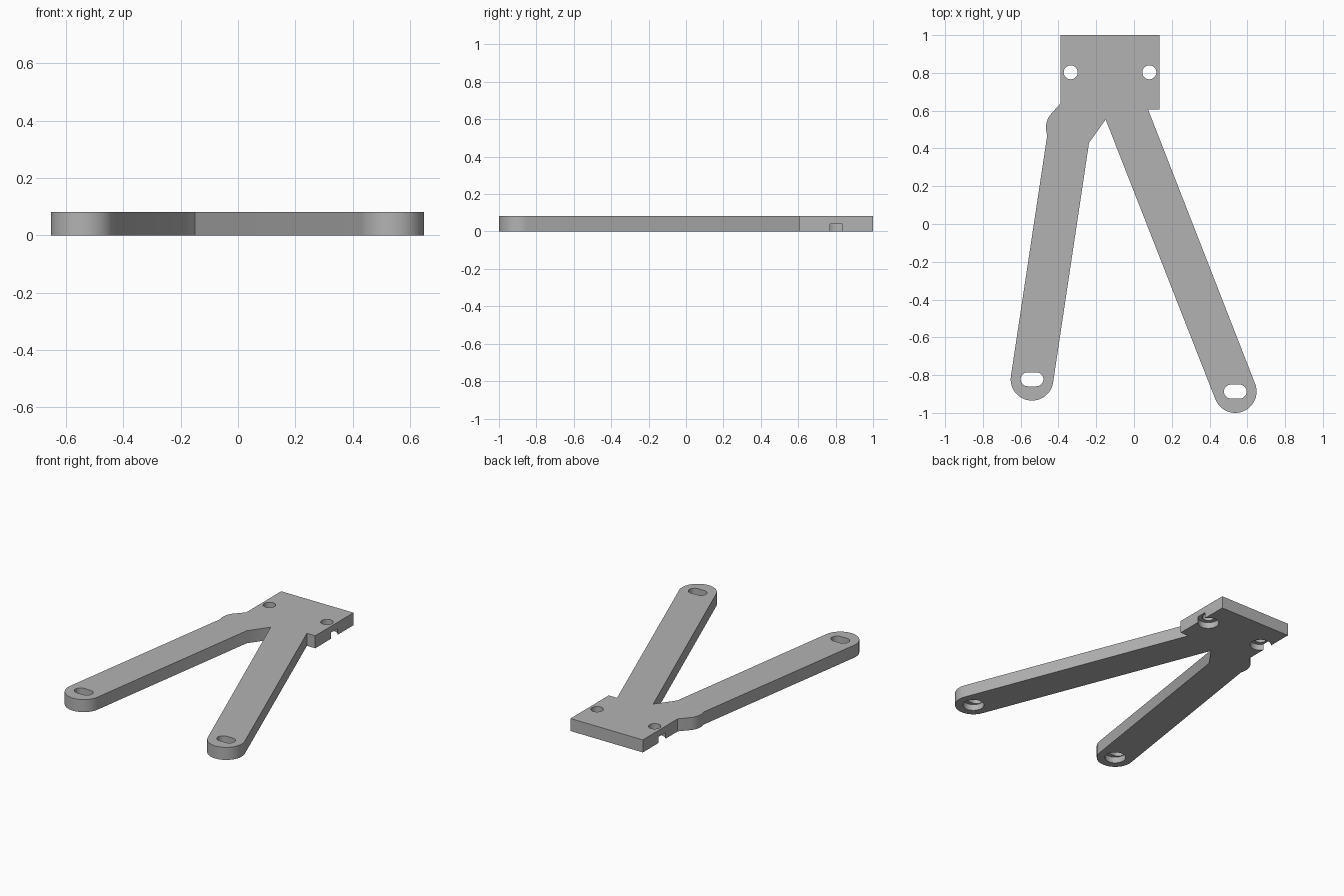
import bpy, bmesh
from math import cos, sin, radians

cube = bpy.data.objects.get("Cube")
if cube:
    bpy.data.objects.remove(cube, do_unlink=True)

THICK = 0.082
END_R = 0.113
HOLE_R = 0.037
BORE_R = 0.064
BORE_DEPTH = 0.04

grey = bpy.data.materials.new("plain grey")
grey.use_nodes = True
colour = (0.45, 0.45, 0.45, 1)
grey.diffuse_color = colour
grey.node_tree.nodes["Principled BSDF"].inputs["Base Color"].default_value = colour


def arc(cx, cy, r, start, end, steps=24):
    angles = [radians(start + (end - start) * i / steps) for i in range(steps + 1)]
    return [(cx + r * cos(a), cy + r * sin(a)) for a in angles]


def slot(cx, cy, half, r):
    return arc(cx + half, cy, r, -90, 90) + arc(cx - half, cy, r, 90, 270)


def prism(name, outline, z0, z1):
    bm = bmesh.new()
    face = bm.faces.new([bm.verts.new((x, y, z0)) for x, y in outline])
    top = bmesh.ops.extrude_face_region(bm, geom=[face])["geom"]
    bmesh.ops.translate(bm, vec=(0, 0, z1 - z0),
                        verts=[v for v in top if isinstance(v, bmesh.types.BMVert)])
    bmesh.ops.recalc_face_normals(bm, faces=bm.faces)
    mesh = bpy.data.meshes.new(name)
    bm.to_mesh(mesh)
    bm.free()
    mesh.materials.append(grey)
    obj = bpy.data.objects.new(name, mesh)
    bpy.context.collection.objects.link(obj)
    return obj


short_end = (-0.54, -0.822)
long_end = (0.536, -0.887)

# Bracket outline: crotch, bent short arm, mounting plate, straight long arm
outline = [(-0.15, 0.553), (-0.238, 0.43)]
outline += arc(*short_end, END_R, 351.4, 171.4)
outline += arc(-0.353, 0.51, END_R, 200, 143, 12)
outline += [(-0.388, 0.64), (-0.388, 1), (0.135, 1), (0.135, 0.605), (0.075, 0.605)]
outline += arc(*long_end, END_R, 381.5, 201.5)
bracket = prism("bracket", outline, 0, THICK)

# Round plate holes and arm slots, each with a counterbore underneath
cutters = []
for x, y, half in [(-0.335, 0.803, 0), (0.081, 0.803, 0),
                   (*short_end, 0.023), (*long_end, 0.023)]:
    through = slot(x, y, half, HOLE_R) if half else arc(x, y, HOLE_R, 0, 352.5, 47)
    cutters.append(prism("hole_cutter", through, -0.1, 0.2))
    cutters.append(prism("counterbore_cutter", arc(x, y, BORE_R, 0, 352.5, 47),
                         -0.1, BORE_DEPTH))

bpy.ops.object.select_all(action="DESELECT")
bpy.context.view_layer.objects.active = bracket
bracket.select_set(True)
for cutter in cutters:
    cutter.hide_render = True
    mod = bracket.modifiers.new("cut", "BOOLEAN")
    mod.operation = "DIFFERENCE"
    mod.solver = "EXACT"
    mod.object = cutter
    bpy.ops.object.modifier_apply(modifier=mod.name)
    bpy.data.objects.remove(cutter, do_unlink=True)

bpy.ops.object.shade_smooth_by_angle(angle=radians(30))
